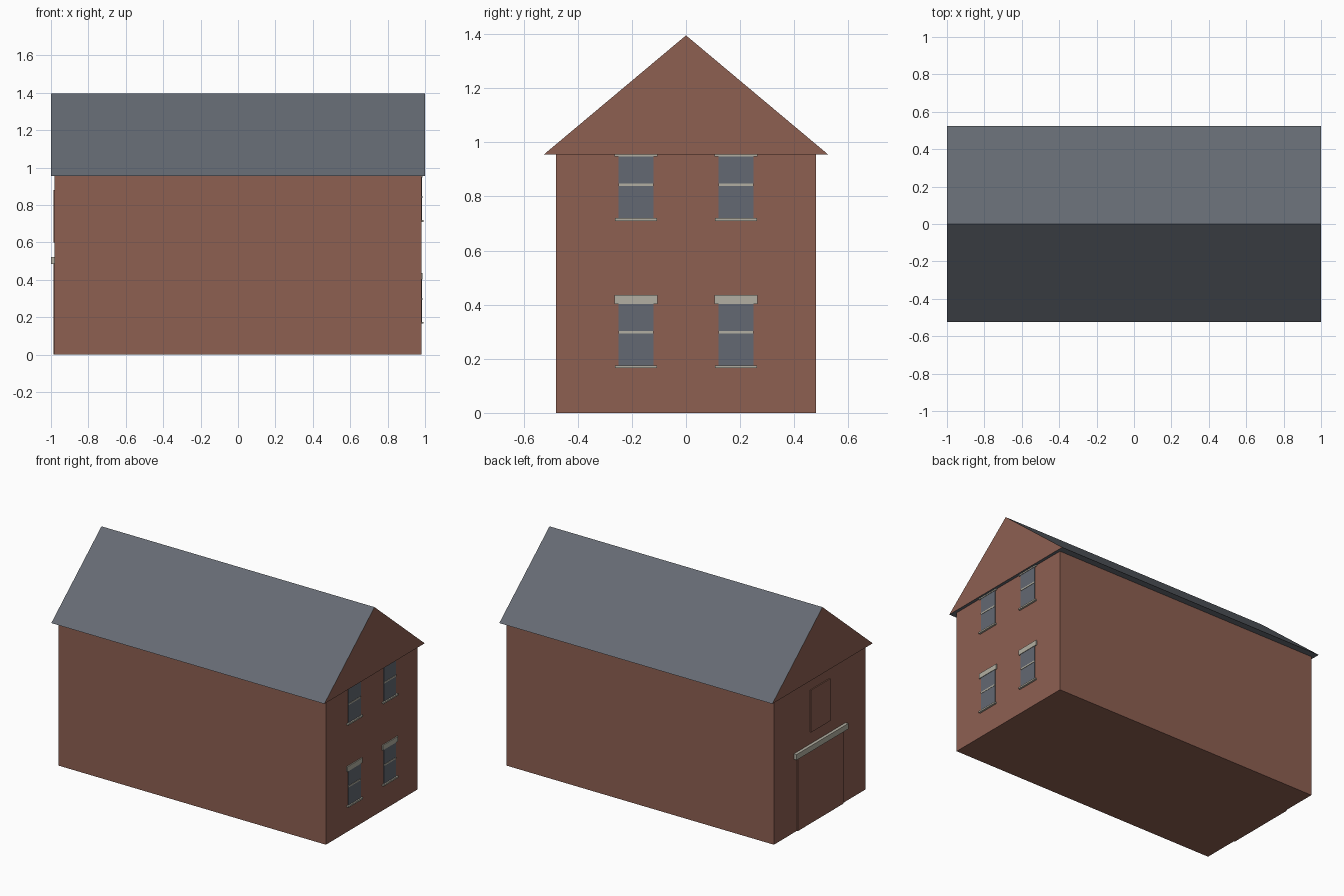
import bpy
import bmesh

cube = bpy.data.objects.get("Cube")
if cube:
    bpy.data.objects.remove(cube, do_unlink=True)


def material(name, color):
    mat = bpy.data.materials.new(name)
    mat.use_nodes = True
    mat.diffuse_color = (*color, 1)
    mat.node_tree.nodes["Principled BSDF"].inputs["Base Color"].default_value = (*color, 1)
    return mat


brick = material("brick red", (0.27, 0.115, 0.083))
slate = material("slate grey", (0.13, 0.145, 0.17))
glass = material("window grey", (0.125, 0.14, 0.17))
stone = material("pale stone", (0.45, 0.43, 0.36))


def add_object(name, bm, *mats):
    bmesh.ops.recalc_face_normals(bm, faces=bm.faces)
    mesh = bpy.data.meshes.new(name)
    bm.to_mesh(mesh)
    bm.free()
    for mat in mats:
        mesh.materials.append(mat)
    obj = bpy.data.objects.new(name, mesh)
    bpy.context.collection.objects.link(obj)
    return obj


def box(name, xs, ys, zs, mat):
    bm = bmesh.new()
    bmesh.ops.create_cube(bm, size=1)
    for v in bm.verts:
        for i, (lo, hi) in enumerate((xs, ys, zs)):
            v.co[i] = hi if v.co[i] > 0 else lo
    return add_object(name, bm, mat)


WALL, EAVES, RIDGE = 0.98, 0.955, 1.395

# Brick body
box("walls", (-WALL, WALL), (-0.48, 0.48), (0, EAVES), brick)

# Solid gabled roof: slate slopes and underside, brick gable ends
bm = bmesh.new()
profile = [(-0.525, EAVES), (0.525, EAVES), (0, RIDGE)]
end = bm.faces.new([bm.verts.new((-1, y, z)) for y, z in profile])
moved = bmesh.ops.extrude_face_region(bm, geom=[end], use_keep_orig=True)["geom"]
bmesh.ops.translate(bm, vec=(2, 0, 0), verts=[v for v in moved if isinstance(v, bmesh.types.BMVert)])
bm.normal_update()
for face in bm.faces:
    face.material_index = 1 if abs(face.normal.x) > 0.9 else 0
add_object("roof", bm, slate, brick)

# Sash windows on the left end, two on each floor
for floor, z in (("lower", 0.17), ("upper", 0.715)):
    for side, y in (("front", -0.185), ("back", 0.185)):
        label = f"{floor}_{side}_window"
        narrow, wide = (y - 0.065, y + 0.065), (y - 0.077, y + 0.077)
        box(label + "_glass", (WALL - 0.01, WALL + 0.004), narrow, (z, z + 0.235), glass)
        box(label + "_bar", (WALL, WALL + 0.006), narrow, (z + 0.123, z + 0.133), stone)
        box(label + "_sill", (WALL - 0.01, WALL + 0.013), wide, (z - 0.005, z + 0.005), stone)
        box(label + "_lintel", (WALL - 0.01, WALL + 0.007),
            (y - 0.08, y + 0.08), (z + 0.232, z + 0.265), stone)

# Wide door, its lintel and the loft hatch on the right end
box("wide_door", (-WALL - 0.007, -WALL + 0.01), (-0.24, 0.24), (0, 0.485), brick)
box("door_lintel", (-1, -WALL + 0.01), (-0.27, 0.27), (0.485, 0.522), stone)
box("loft_hatch", (-WALL - 0.007, -WALL + 0.01), (-0.1, 0.1), (0.6, 0.88), brick)
